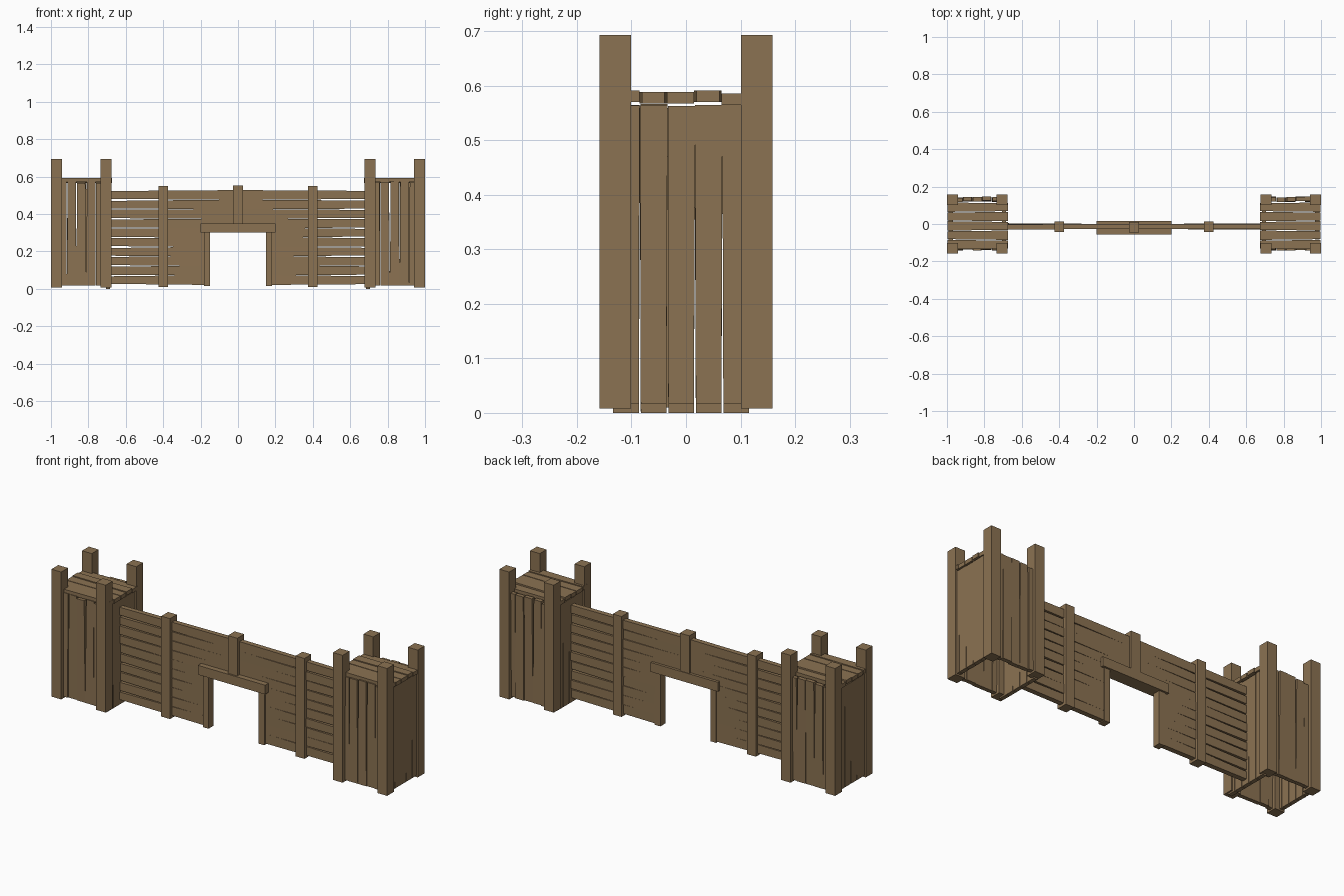
import bpy, bmesh, random
from mathutils import Vector

if "Cube" in bpy.data.objects:
    bpy.data.objects.remove(bpy.data.objects["Cube"])

random.seed(4)
wood = bpy.data.materials.new("wood")
wood.diffuse_color = (0.26, 0.17, 0.085, 1)
wood.use_nodes = True
wood.node_tree.nodes["Principled BSDF"].inputs["Base Color"].default_value = wood.diffuse_color


def taper_board(bm, a, b, width_dir, w0, w1, thick):
    """Board from a to b, width w0 at a and w1 at b."""
    a, b, w = Vector(a), Vector(b), Vector(width_dir)
    t = (b - a).normalized().cross(w).normalized() * thick / 2
    rings = []
    for p, wid in ((a, w0), (b, w1)):
        h = w * wid / 2
        rings.append([bm.verts.new(p + s) for s in (-h - t, h - t, h + t, -h + t)])
    r0, r1 = rings
    bm.faces.new(r0[::-1])
    bm.faces.new(r1)
    for i in range(4):
        j = (i + 1) % 4
        bm.faces.new((r0[i], r0[j], r1[j], r1[i]))


def make(name, boards):
    bm = bmesh.new()
    for bd in boards:
        taper_board(bm, *bd)
    bmesh.ops.recalc_face_normals(bm, faces=bm.faces)
    me = bpy.data.meshes.new(name)
    bm.to_mesh(me)
    bm.free()
    me.materials.append(wood)
    ob = bpy.data.objects.new(name, me)
    bpy.context.collection.objects.link(ob)
    return ob


def beam(name, x0, x1, y0, y1, z0, z1):
    xm, ym = (x0 + x1) / 2, (y0 + y1) / 2
    return make(name, [((xm, ym, z0), (xm, ym, z1), (1, 0, 0), x1 - x0, x1 - x0, y1 - y0)])


X, Y, Z = (1, 0, 0), (0, 1, 0), (0, 0, 1)


def jit(r):
    return random.uniform(-r, r)


for s, side in ((-1, "left"), (1, "right")):
    # tower corner posts
    for px, py in ((0.97, -0.13), (0.705, -0.13), (0.97, 0.13), (0.705, 0.13)):
        cx = s * px
        beam(f"{side}_tower_post", cx - .029, cx + .029, py - .029, py + .029, 0.008, 0.693)

    # upright boards on the four tower faces
    for y, nm in ((-0.128, "front"), (0.132, "back")):
        boards = []
        for i in range(5):
            x = s * (0.735 + 0.0515 * i)
            boards.append(((x, y + jit(.004), 0.017), (x + jit(.002), y + jit(.004), 0.57 + jit(.006)),
                           X, 0.051, 0.046 + jit(.003), 0.022))
        make(f"{side}_tower_{nm}_boards", boards)
    for x, nm, z in ((0.98, "outer", 0.016), (0.695, "inner", 0.0)):
        boards = []
        for i in range(5):
            y = -0.11 + 0.0505 * i
            boards.append(((s * x, y, z), (s * x, y + jit(.001), 0.563 + jit(.004)),
                           Y, 0.047, 0.050, 0.022))
        make(f"{side}_tower_{nm}_boards", boards)

    # deck boards on top of the tower
    boards = []
    for i in range(5):
        y, z = -0.11 + 0.05 * i, (0.581, 0.578, 0.578, 0.581, 0.575)[i]
        w = (0.050, 0.042) if i % 2 else (0.042, 0.050)
        boards.append(((s * 0.675, y, z), (s * 0.997, y, z), Y, *w, 0.021))
    make(f"{side}_tower_deck", boards)

    # horizontal palisade boards, narrowing towards the tower
    boards = []
    for i in range(10):
        z = 0.047 + 0.0505 * i
        inner = 0.16 if z < 0.30 else 0.0
        boards.append(((s * inner, -0.013, z), (s * 0.70, -0.013 + jit(.004), z + jit(.001)),
                       Z, 0.0525, 0.042 + jit(.003), 0.027))
    make(f"{side}_palisade_boards", boards)

    # palisade post and gate jamb
    beam(f"{side}_palisade_post", s * .4 - .026, s * .4 + .026, -0.044, 0.014, 0.01, 0.55)
    beam(f"{side}_gate_jamb", s * .166 - .017, s * .166 + .017, -0.038, 0.005, 0.016, 0.31)

# gate lintel and king post
beam("gate_lintel", -0.2, 0.2, -0.055, 0.015, 0.30, 0.35)
beam("gate_king_post", -0.028, 0.028, -0.046, 0.012, 0.345, 0.553)
